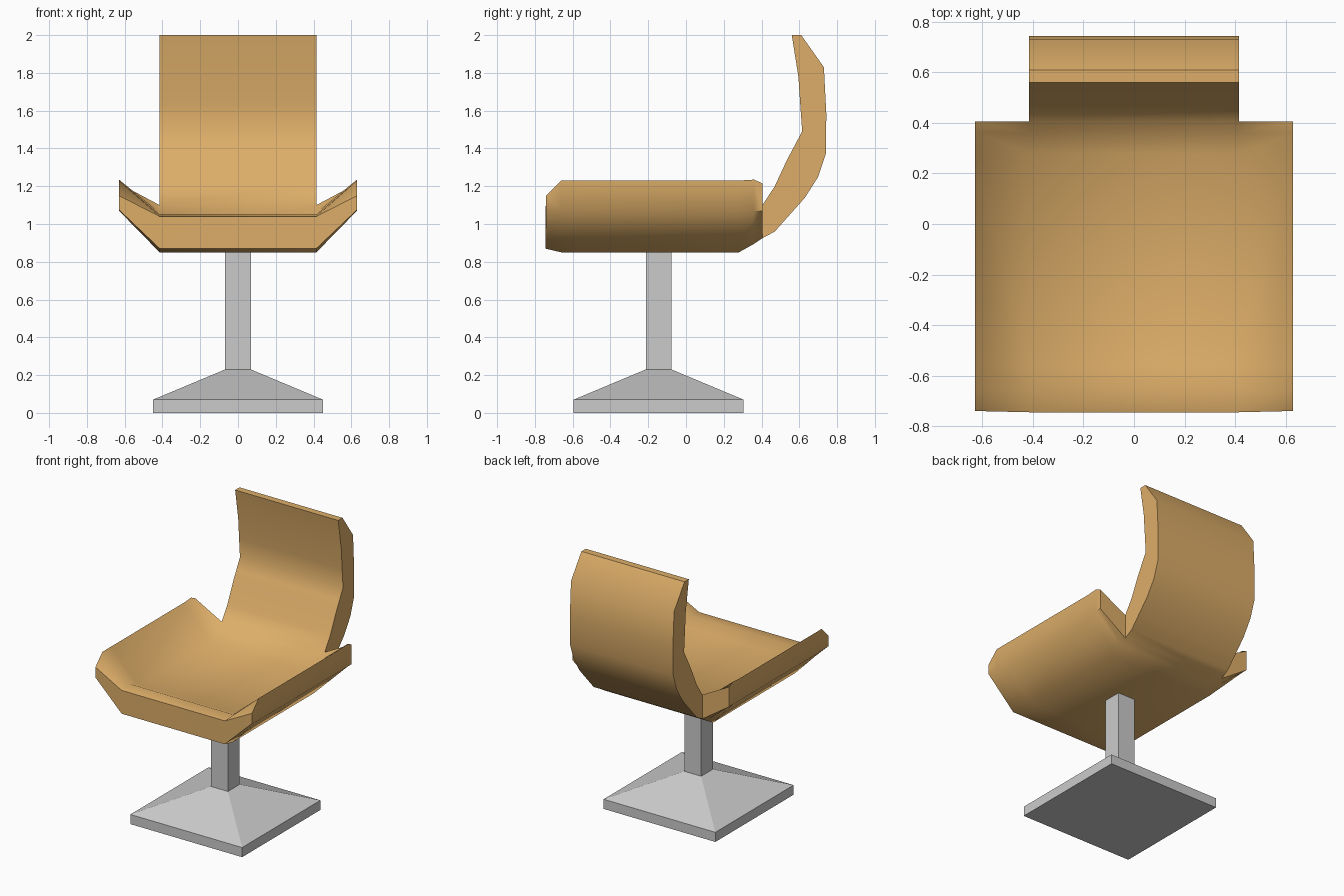
import bpy, bmesh
from math import radians

if "Cube" in bpy.data.objects:
    bpy.data.objects.remove(bpy.data.objects["Cube"])


def finish(name, bm, smooth_angle=None, colour=None):
    bmesh.ops.remove_doubles(bm, verts=bm.verts, dist=1e-5)
    bmesh.ops.recalc_face_normals(bm, faces=bm.faces)
    mesh = bpy.data.meshes.new(name)
    bm.to_mesh(mesh)
    bm.free()
    ob = bpy.data.objects.new(name, mesh)
    bpy.context.collection.objects.link(ob)
    if colour:
        mat = bpy.data.materials.new(name + "_material")
        mat.diffuse_color = colour
        mat.use_nodes = True
        mat.node_tree.nodes["Principled BSDF"].inputs["Base Color"].default_value = mat.diffuse_color
        mesh.materials.append(mat)
    if smooth_angle:
        bpy.ops.object.select_all(action='DESELECT')
        ob.select_set(True)
        bpy.context.view_layer.objects.active = ob
        bpy.ops.object.shade_smooth_by_angle(angle=radians(smooth_angle))
    return ob


# Pedestal: square rings (half width, height) from floor plate to column top
def pedestal(name, rings, cy):
    bm = bmesh.new()
    loops = [[bm.verts.new((sx * h, cy + sy * h, z))
              for sx, sy in ((-1, -1), (1, -1), (1, 1), (-1, 1))] for h, z in rings]
    for a, b in zip(loops, loops[1:]):
        for i in range(4):
            j = (i + 1) % 4
            bm.faces.new((a[i], a[j], b[j], b[i]))
    bm.faces.new(loops[0])
    bm.faces.new(loops[-1])
    return finish(name, bm)


pedestal("pedestal_base", [(0.45, 0), (0.45, 0.07), (0.068, 0.23), (0.068, 0.85)], -0.145)

# Shell: side profile as (upper y, z, lower y, z) pairs from seat front to headrest
IN, OUT = 0.415, 0.63
shell = [
    (-0.745, 1.04, -0.745, 0.87), (-0.65, 1.05, -0.66, 0.85), (-0.56, 1.01, -0.56, 0.85),
    (0.28, 1.00, 0.28, 0.85), (0.36, 1.06, 0.36, 0.895), (0.405, 1.10, 0.405, 0.925),
    (0.47, 1.20, 0.47, 0.96), (0.535, 1.34, 0.63, 1.14), (0.575, 1.415, 0.70, 1.25),
    (0.615, 1.49, 0.74, 1.37), (0.605, 1.63, 0.743, 1.58), (0.595, 1.78, 0.73, 1.83),
    (0.56, 2.00, 0.61, 2.00),
]
# Outer edge of the armrest wings: (y, upper z, lower z) for the seat stations
wing = [(-0.74, 1.15, 1.075), (-0.66, 1.23, 1.07), (-0.56, 1.23, 1.07),
        (0.28, 1.23, 1.07), (0.36, 1.235, 1.07), (0.405, 1.215, 1.07)]

bm = bmesh.new()
edge = {s: ([bm.verts.new((s * IN, p[0], p[1])) for p in shell],
            [bm.verts.new((s * IN, p[2], p[3])) for p in shell]) for s in (-1, 1)}
(lt, lb), (rt, rb) = edge[-1], edge[1]
for i in range(len(shell) - 1):
    bm.faces.new((lt[i], rt[i], rt[i + 1], lt[i + 1]))
    bm.faces.new((lb[i], rb[i], rb[i + 1], lb[i + 1]))
for i in (0, -1):
    bm.faces.new((lt[i], rt[i], rb[i], lb[i]))

last = len(wing) - 1
for s, (t, b) in edge.items():
    # Backrest sides
    for i in range(last, len(shell) - 1):
        bm.faces.new((t[i], t[i + 1], b[i + 1], b[i]))
    # Armrest wing with front and rear caps
    ot = [bm.verts.new((s * OUT, y, zt)) for y, zt, zb in wing]
    ob_ = [bm.verts.new((s * OUT, y, zb)) for y, zt, zb in wing]
    for i in range(last):
        bm.faces.new((t[i], ot[i], ot[i + 1], t[i + 1]))
        bm.faces.new((b[i], ob_[i], ob_[i + 1], b[i + 1]))
        bm.faces.new((ot[i], ob_[i], ob_[i + 1], ot[i + 1]))
    for i in (0, last):
        bm.faces.new((t[i], ot[i], ob_[i], b[i]))

finish("seat_shell", bm, 50, (0.72, 0.42, 0.14, 1))
